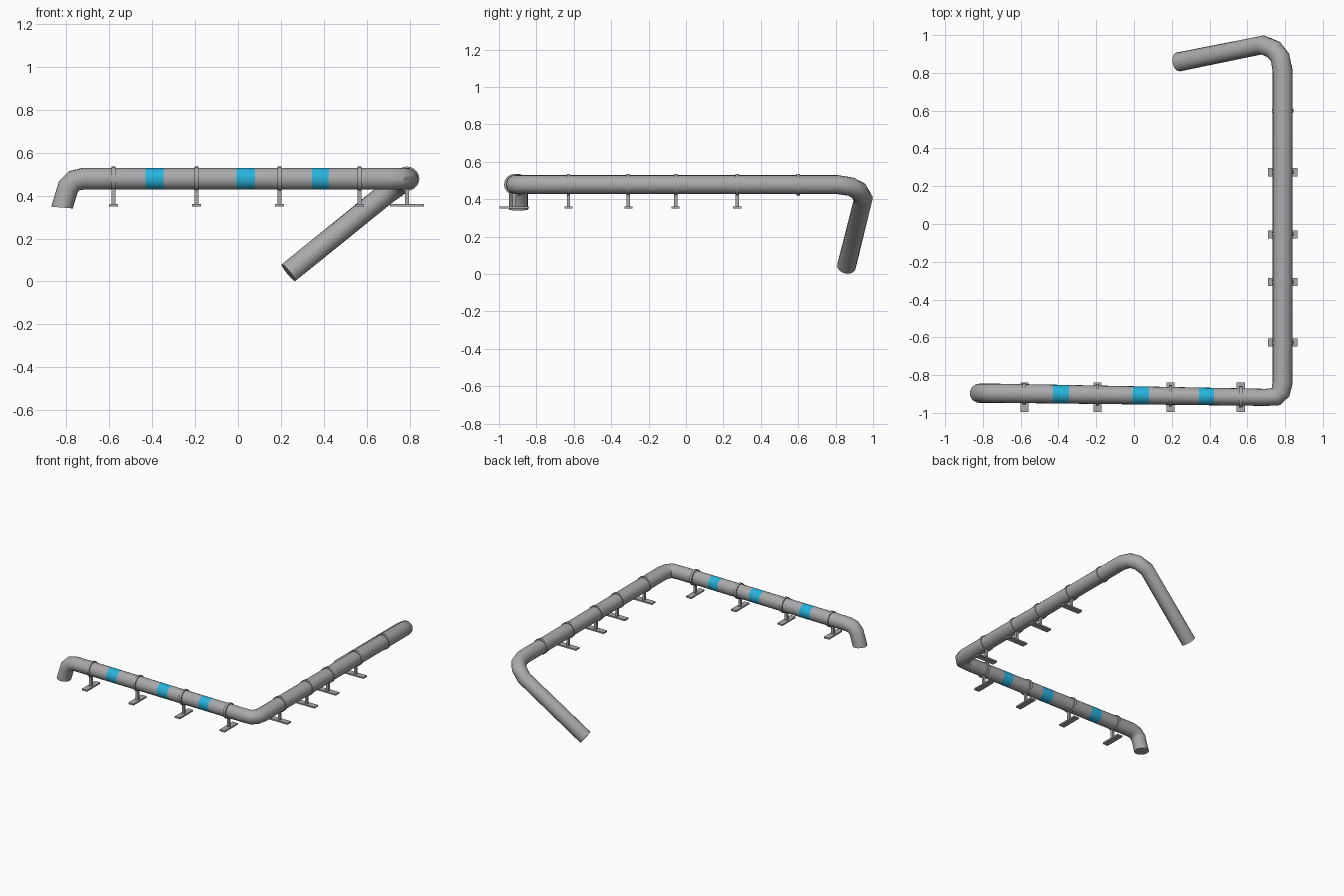
import bpy, bmesh, math
from mathutils import Vector, Matrix

if "Cube" in bpy.data.objects:
    bpy.data.objects.remove(bpy.data.objects["Cube"])

SIDES = 20
R = 0.0505
PIPE_Z = 0.478


def material(name, rgb):
    m = bpy.data.materials.new(name)
    m.diffuse_color = (*rgb, 1)
    m.use_nodes = True
    m.node_tree.nodes["Principled BSDF"].inputs["Base Color"].default_value = m.diffuse_color
    return m


GREY = material("pipe grey", (0.40, 0.40, 0.41))
BLUE = material("marker blue", (0.02, 0.45, 0.72))


def finish(name, bm, mats, smooth):
    bmesh.ops.recalc_face_normals(bm, faces=bm.faces)
    me = bpy.data.meshes.new(name)
    bm.to_mesh(me)
    bm.free()
    for m in mats:
        me.materials.append(m)
    ob = bpy.data.objects.new(name, me)
    bpy.context.collection.objects.link(ob)
    if smooth:
        bpy.ops.object.select_all(action='DESELECT')
        ob.select_set(True)
        bpy.context.view_layer.objects.active = ob
        bpy.ops.object.shade_smooth_by_angle(angle=math.radians(40))
    return ob


def run_y(x):
    """The front run drifts slightly in y."""
    return -0.907 - 0.0155 * x


# Pipe: one swept tube with bends, (x, y, z, sideways radius)
bands = [(-0.43, -0.345), (-0.007, 0.08), (0.344, 0.423)]
path = [(-0.819, -0.896, 0.344, R), (-0.79, -0.896, 0.44, R),
        (-0.761, -0.896, 0.469, R), (-0.72, -0.896, PIPE_Z, R)]
for x in [v for b in bands for v in b] + [0.70]:
    path.append((x, run_y(x), PIPE_Z, 0.048 - 0.004 * x))
path += [(0.752, -0.914, PIPE_Z, 0.05), (0.776, -0.888, PIPE_Z, 0.052),
         (0.787, -0.84, PIPE_Z, 0.053), (0.787, 0.81, PIPE_Z, 0.053),
         (0.773, 0.882, 0.467, 0.052), (0.741, 0.923, 0.445, 0.052),
         (0.682, 0.948, 0.402, R), (0.235, 0.858, 0.041, R)]
pts = [Vector(p[:3]) for p in path]
bm = bmesh.new()
rings = []
for i, p in enumerate(pts):
    a = (p - pts[i - 1]).normalized() if i else Vector((0.08, 0, 1))
    b = (pts[i + 1] - p).normalized() if i < len(pts) - 1 else a
    t = (a if i == 0 else a + b).normalized()
    side = Vector((t.y, -t.x, 0)).normalized()
    up = side.cross(t)
    rings.append([bm.verts.new(p + side * path[i][3] * math.cos(k * math.tau / SIDES)
                               + up * R * math.sin(k * math.tau / SIDES))
                  for k in range(SIDES)])
for r0, r1 in zip(rings, rings[1:]):
    for k in range(SIDES):
        j = (k + 1) % SIDES
        f = bm.faces.new((r0[k], r0[j], r1[j], r1[k]))
        c = f.calc_center_median()
        # blue marker bands on the front run
        if c.y < -0.8 and any(s < c.x < e for s, e in bands):
            f.material_index = 1
bm.faces.new(rings[0])
bm.faces.new(rings[-1])
finish("pipe", bm, [GREY, BLUE], True)


def collar(name, centre, axis):
    """Short ring clamped around the pipe."""
    rot = Matrix.Rotation(math.pi / 2, 4, 'Y' if axis == 'X' else 'X')
    bm = bmesh.new()
    bmesh.ops.create_cone(bm, cap_ends=True, segments=SIDES, radius1=0.057,
                          radius2=0.057, depth=0.018,
                          matrix=Matrix.Translation(centre) @ rot)
    finish(name, bm, [GREY], True)


def stand(name, x, y, axis):
    """Post and foot plate; the plate lies across the pipe."""
    size = (0.043, 0.157) if axis == 'X' else (0.157, 0.043)
    bm = bmesh.new()
    for sx, sy, z0, z1 in [(0.018, 0.018, 0.36, 0.44), (*size, 0.35, 0.361)]:
        bmesh.ops.create_cube(bm, size=1, matrix=Matrix.Translation((x, y, (z0 + z1) / 2))
                              @ Matrix.Diagonal((sx, sy, z1 - z0, 1)))
    finish(name, bm, [GREY], False)


# Supports under the front run
for i, x in enumerate((-0.58, -0.193, 0.193, 0.565)):
    collar(f"front_collar_{i}", (x, run_y(x), PIPE_Z), 'X')
    stand(f"front_stand_{i}", x, -0.918, 'X')

# Supports under the side run; the last one is only a collar
for i, y in enumerate((-0.628, -0.308, -0.055, 0.274, 0.60)):
    collar(f"side_collar_{i}", (0.787, y, PIPE_Z), 'Y')
    if i < 4:
        stand(f"side_stand_{i}", 0.787, y, 'Y')
